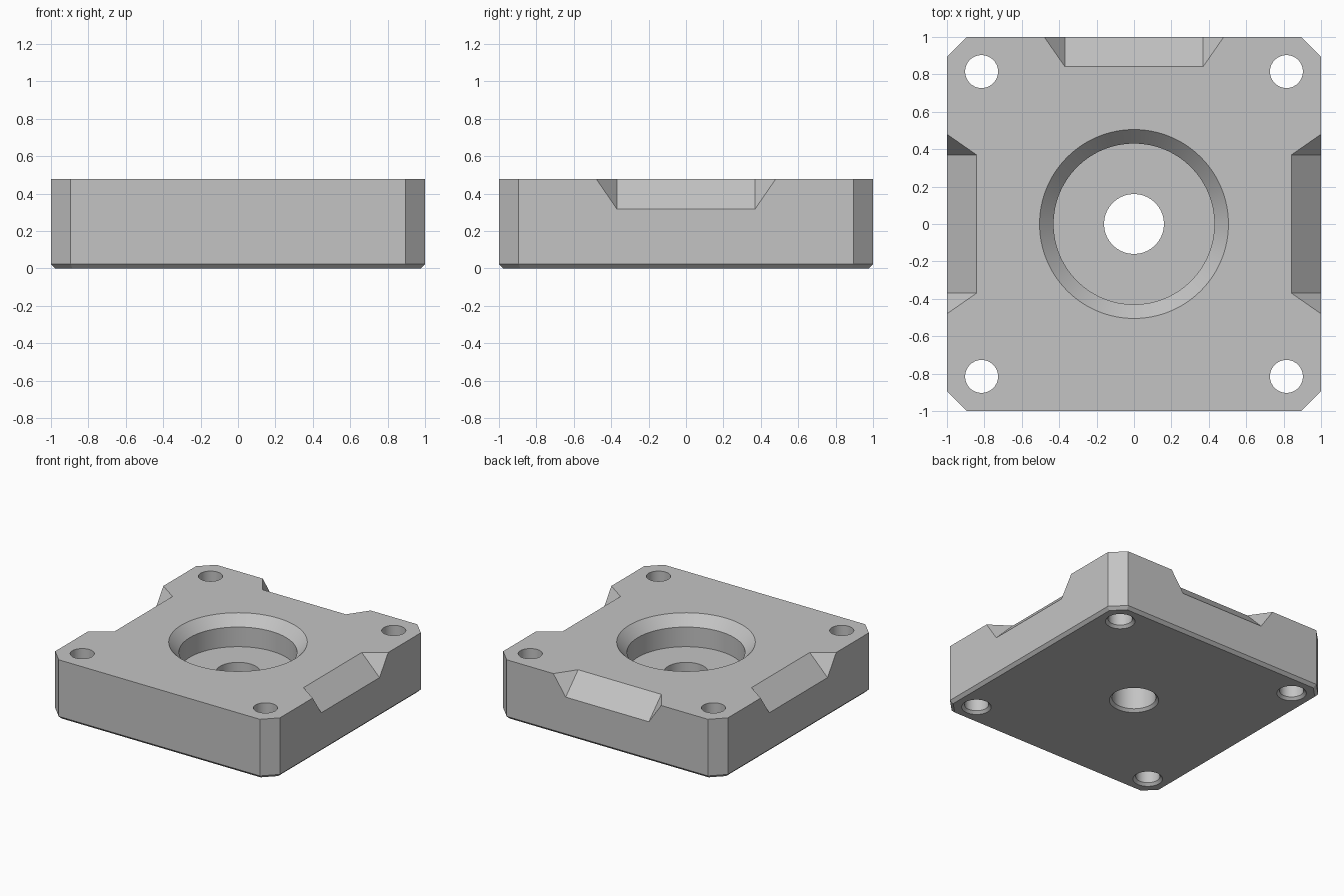
import bpy, bmesh, math
from mathutils import Matrix, Vector

cube = bpy.data.objects.get("Cube")
if cube:
    bpy.data.objects.remove(cube, do_unlink=True)

HEIGHT = 0.478
CORNER = 0.105      # cut at the vertical corners
CHAMFER = 0.023     # break along the underside
HOLE_POS = 0.815

grey = bpy.data.materials.new("machined_grey")
grey.use_nodes = True
colour = (0.55, 0.55, 0.55, 1)
grey.diffuse_color = colour
grey.node_tree.nodes["Principled BSDF"].inputs["Base Color"].default_value = colour


def make_object(name, bm):
    bmesh.ops.recalc_face_normals(bm, faces=bm.faces[:])
    mesh = bpy.data.meshes.new(name)
    bm.to_mesh(mesh)
    bm.free()
    mesh.materials.append(grey)
    obj = bpy.data.objects.new(name, mesh)
    bpy.context.collection.objects.link(obj)
    return obj


def turned_cutter(name, profile, x=0, y=0, segments=96):
    """Solid of revolution from (radius, z) rings, capped at both ends."""
    bm = bmesh.new()
    rings = []
    for r, z in profile:
        angles = [math.tau * i / segments for i in range(segments)]
        rings.append([bm.verts.new((x + r * math.cos(a), y + r * math.sin(a), z)) for a in angles])
    for low, high in zip(rings, rings[1:]):
        for i in range(segments):
            j = (i + 1) % segments
            bm.faces.new((low[i], low[j], high[j], high[i]))
    bm.faces.new(rings[0])
    bm.faces.new(rings[-1])
    return make_object(name, bm)


def notch_cutter(name, angle):
    """Sloping trapezoidal slot that breaks the middle of one top edge."""
    bm = bmesh.new()
    for side in (-1, 1):
        for m in (0, 1.5):          # outward from the slot floor
            for k in (-0.5, 1.5):   # down along the slope
                bm.verts.new((side * (0.37 + 0.11 * m),
                              0.842 + 0.158 * (m + k),
                              HEIGHT - 0.16 * k))
    bmesh.ops.convex_hull(bm, input=bm.verts[:])
    bm.transform(Matrix.Rotation(angle, 4, "Z"))
    return make_object(name, bm)


# Block: square plate with cut corners and a chamfered underside
bm = bmesh.new()
inner = 1 - CORNER
outline = []
for q in range(4):
    turn = Matrix.Rotation(q * math.pi / 2, 3, "Z")
    outline += [turn @ Vector((1, inner, 0)), turn @ Vector((inner, 1, 0))]
base = bm.faces.new([bm.verts.new(p) for p in outline])
extruded = bmesh.ops.extrude_face_region(bm, geom=[base])
top_verts = [v for v in extruded["geom"] if isinstance(v, bmesh.types.BMVert)]
bmesh.ops.translate(bm, verts=top_verts, vec=(0, 0, HEIGHT))
bmesh.ops.recalc_face_normals(bm, faces=bm.faces[:])
bottom_edges = [e for e in bm.edges if all(v.co.z < 0.001 for v in e.verts)]
bmesh.ops.bevel(bm, geom=bottom_edges, offset=CHAMFER, segments=1, affect="EDGES")
block = make_object("base_block", bm)

# Cutters: stepped centre bore, four bolt holes, four edge notches
cutters = [
    turned_cutter("centre_bore", [(0.19, -0.01), (0.18, 0), (0.16, 0.02), (0.16, 0.3)]),
    turned_cutter("centre_pocket", [(0.43, 0.24), (0.43, 0.398), (0.505, HEIGHT),
                                    (0.524, HEIGHT + 0.02)], segments=128),
]
for sx in (-1, 1):
    for sy in (-1, 1):
        cutters.append(turned_cutter(
            "bolt_hole", [(0.118, -0.01), (0.108, 0), (0.088, 0.02), (0.088, 0.6)],
            sx * HOLE_POS, sy * HOLE_POS, 64))
for q in range(4):
    cutters.append(notch_cutter("edge_notch", q * math.pi / 2))

for cutter in cutters:
    mod = block.modifiers.new("cut", "BOOLEAN")
    mod.operation = "DIFFERENCE"
    mod.solver = "EXACT"
    mod.object = cutter

# Bake the cuts, then drop the helpers
bpy.context.view_layer.update()
graph = bpy.context.evaluated_depsgraph_get()
result = bpy.data.meshes.new_from_object(block.evaluated_get(graph))
block.modifiers.clear()
block.data = result
result.materials.clear()
result.materials.append(grey)
for poly in result.polygons:
    poly.material_index = 0
for cutter in cutters:
    bpy.data.objects.remove(cutter, do_unlink=True)

# Smooth bores with crisp edges
bpy.ops.object.select_all(action="DESELECT")
block.select_set(True)
bpy.context.view_layer.objects.active = block
bpy.ops.object.shade_smooth_by_angle(angle=math.radians(20))
